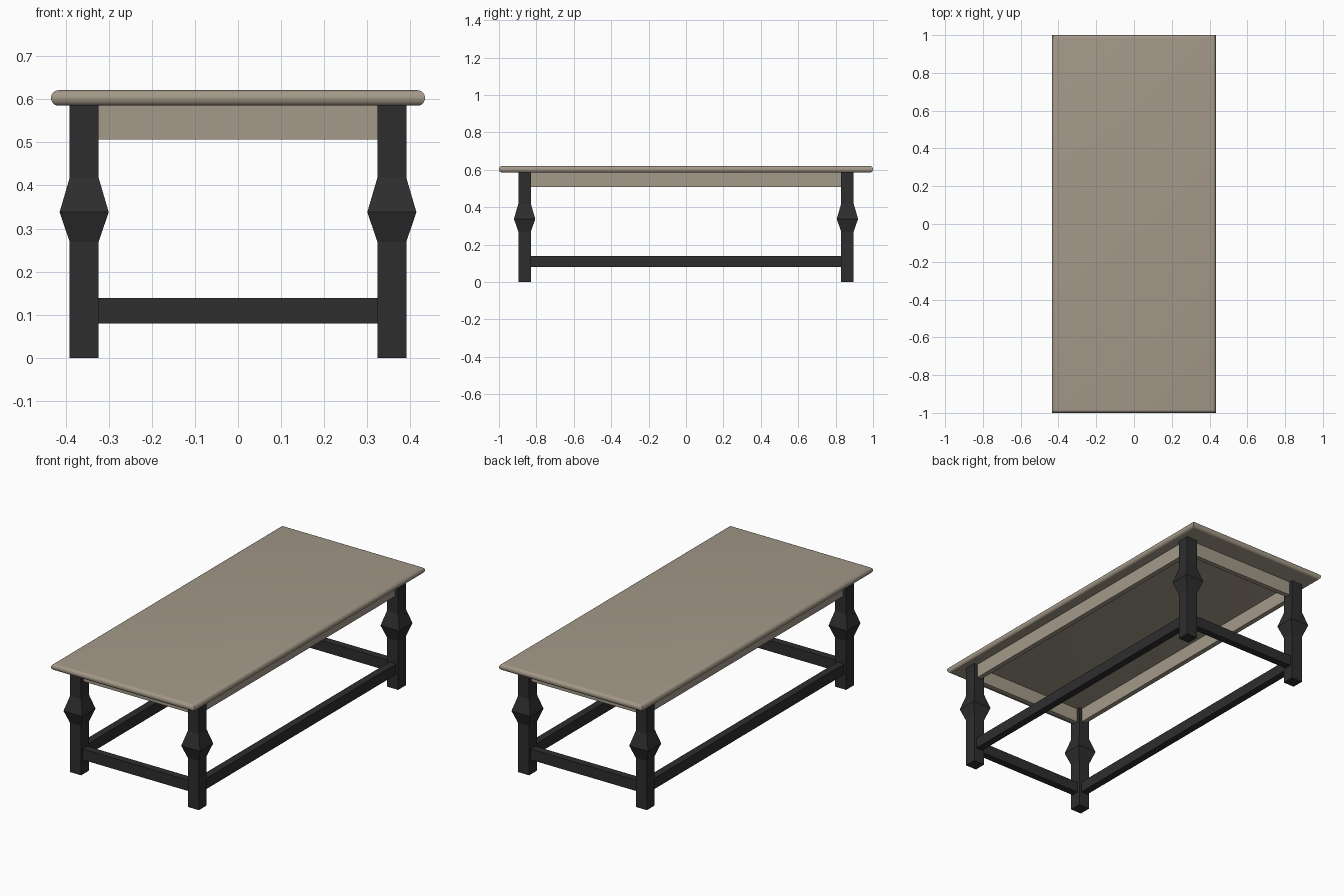
import bpy, bmesh, math

if "Cube" in bpy.data.objects:
    bpy.data.objects.remove(bpy.data.objects["Cube"])


def material(name, rgb):
    m = bpy.data.materials.new(name)
    m.diffuse_color = (*rgb, 1)
    m.use_nodes = True
    m.node_tree.nodes["Principled BSDF"].inputs["Base Color"].default_value = m.diffuse_color
    return m


beige = material("beige_wood", (0.37, 0.32, 0.25))
black = material("black_wood", (0.027, 0.027, 0.027))


def loft(name, sections, centre, mat):
    """Stack rectangles (half_x, half_y, z) into a closed solid."""
    bm = bmesh.new()
    rings = [[bm.verts.new((sx * hx, sy * hy, z))
              for sx, sy in ((-1, -1), (1, -1), (1, 1), (-1, 1))]
             for hx, hy, z in sections]
    for a, b in zip(rings, rings[1:]):
        for i in range(4):
            j = (i + 1) % 4
            bm.faces.new((a[i], a[j], b[j], b[i]))
    bm.faces.new(rings[0][::-1])
    bm.faces.new(rings[-1])
    me = bpy.data.meshes.new(name)
    bm.to_mesh(me)
    bm.free()
    me.materials.append(mat)
    ob = bpy.data.objects.new(name, me)
    ob.location = (*centre, 0)
    bpy.context.collection.objects.link(ob)
    return ob


LX, LY, LEG = 0.357, 0.863, 0.0335    # leg centres and half width
Z_TOP, R = 0.585, 0.018               # underside of top, edge radius

# Table top with a half-round edge and mitred corners
angles = [math.pi * (i / 10 - 0.5) for i in range(11)]
top = loft("table_top",
           [(0.434 - R + R * math.cos(a), 1 - R + R * math.cos(a),
             Z_TOP + R + R * math.sin(a)) for a in angles], (0, 0), beige)
bpy.context.view_layer.objects.active = top
top.select_set(True)
bpy.ops.object.shade_smooth_by_angle(angle=math.radians(30))

# Square legs with a faceted bulge
leg_profile = [(LEG, 0), (LEG, 0.269), (0.057, 0.338), (LEG, 0.418), (LEG, Z_TOP)]
for sx, side in ((-1, "left"), (1, "right")):
    for sy, end in ((-1, "front"), (1, "back")):
        loft(f"{end}_{side}_leg", [(w, w, z) for w, z in leg_profile],
             (sx * LX, sy * LY), black)


# Aprons under the top and stretchers near the floor, between the legs
def rails(kind, half_thick, z0, z1, mat):
    for s, end, side in ((-1, "front", "left"), (1, "back", "right")):
        loft(f"{end}_{kind}", [(LX - LEG, half_thick, z) for z in (z0, z1)],
             (0, s * LY), mat)
        loft(f"{side}_{kind}", [(half_thick, LY - LEG, z) for z in (z0, z1)],
             (s * LX, 0), mat)


rails("apron", 0.0135, 0.507, Z_TOP, beige)
rails("stretcher", 0.02, 0.08, 0.139, black)
